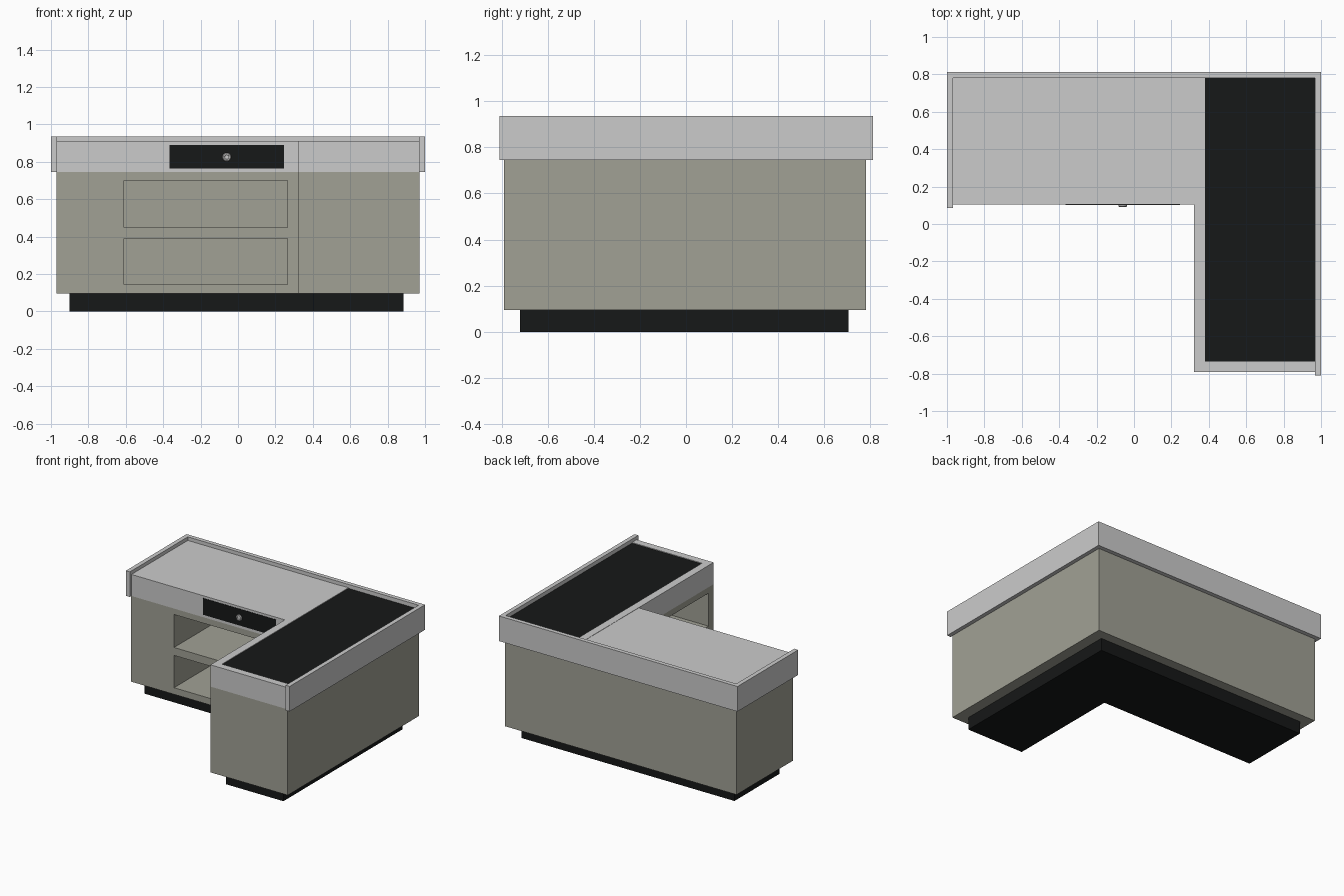
import bpy, bmesh, math

if "Cube" in bpy.data.objects:
    bpy.data.objects.remove(bpy.data.objects["Cube"])


def material(name, rgb):
    m = bpy.data.materials.new(name)
    m.diffuse_color = (*rgb, 1)
    m.use_nodes = True
    m.node_tree.nodes["Principled BSDF"].inputs["Base Color"].default_value = m.diffuse_color
    return m


OLIVE = material("olive_panel", (0.355, 0.355, 0.30))
BLACK = material("black", (0.008, 0.009, 0.009))


def finish(name, bm, mat=None):
    bmesh.ops.recalc_face_normals(bm, faces=bm.faces)
    me = bpy.data.meshes.new(name)
    bm.to_mesh(me)
    bm.free()
    ob = bpy.data.objects.new(name, me)
    bpy.context.collection.objects.link(ob)
    if mat:
        me.materials.append(mat)
    return ob


def prism(name, outline, z0, z1, mat=None):
    """Extrude a plan outline from z0 up to z1."""
    bm = bmesh.new()
    face = bm.faces.new([bm.verts.new((x, y, z0)) for x, y in outline])
    ext = bmesh.ops.extrude_face_region(bm, geom=[face])["geom"]
    bmesh.ops.translate(bm, vec=(0, 0, z1 - z0),
                        verts=[v for v in ext if isinstance(v, bmesh.types.BMVert)])
    return finish(name, bm, mat)


def box(name, x0, x1, y0, y1, z0, z1, mat=None):
    return prism(name, [(x0, y0), (x1, y0), (x1, y1), (x0, y1)], z0, z1, mat)


def ell(left, right, front, back, inner_x, inner_y):
    """L-shaped plan: desk along the back, counter leg on the right."""
    return [(left, back), (left, inner_y), (inner_x, inner_y),
            (inner_x, front), (right, front), (right, back)]


# recessed plinth and cabinet body
prism("plinth", ell(-0.90, 0.885, -0.72, 0.705, 0.405, 0.165), 0, 0.095, BLACK)
cabinet = prism("cabinet", ell(-0.97, 0.97, -0.79, 0.78, 0.322, 0.105), 0.095, 0.745, OLIVE)

# open shelf bays on both inner sides
for i, (z0, z1) in enumerate([(0.145, 0.39), (0.45, 0.70)]):
    bays = {"desk": (-0.61, 0.265, 0.0, 0.73), "counter": (0.22, 0.92, -0.73, 0.05)}
    for part, (x0, x1, y0, y1) in bays.items():
        cutter = box(f"{part}_bay_cutter_{i + 1}", x0, x1, y0, y1, z0, z1, OLIVE)
        cutter.hide_render = True
        cutter.hide_set(True)
        mod = cabinet.modifiers.new(cutter.name, "BOOLEAN")
        mod.operation, mod.solver, mod.object = "DIFFERENCE", "EXACT", cutter

# raised outer rim around left, back and right
prism("outer_rim", [(-1, 0.085), (-1, 0.812), (1, 0.812), (1, -0.81), (0.967, -0.81),
                    (0.967, 0.78), (-0.967, 0.78), (-0.967, 0.085)], 0.745, 0.935)

# desk top and counter top
box("desk_top", -0.967, 0.322, 0.105, 0.78, 0.745, 0.908)
box("counter_base", 0.322, 0.967, -0.79, 0.78, 0.745, 0.87)
prism("belt_frame", [(0.322, -0.79), (0.967, -0.79), (0.967, -0.735), (0.38, -0.735),
                     (0.38, 0.78), (0.322, 0.78)], 0.87, 0.91)
box("belt", 0.38, 0.967, -0.735, 0.78, 0.87, 0.905, BLACK)

# drawer front
box("drawer_front", -0.365, 0.247, 0.102, 0.14, 0.765, 0.89, BLACK)

# lathed drawer lock
bm = bmesh.new()
profile = [(0.0, 0.11), (0.023, 0.11), (0.023, 0.096), (0.019, 0.091),
           (0.013, 0.091), (0.011, 0.095), (0.0, 0.095)]
pts = [bm.verts.new((-0.06 + r, y, 0.825)) for r, y in profile]
edges = [bm.edges.new(p) for p in zip(pts, pts[1:])]
bmesh.ops.spin(bm, geom=pts + edges, cent=(-0.06, 0, 0.825), axis=(0, 1, 0),
               angle=2 * math.pi, steps=24)
bmesh.ops.remove_doubles(bm, verts=bm.verts, dist=1e-4)
lock = finish("drawer_lock", bm)
bpy.context.view_layer.objects.active = lock
lock.select_set(True)
bpy.ops.object.shade_smooth_by_angle(angle=math.radians(30))
